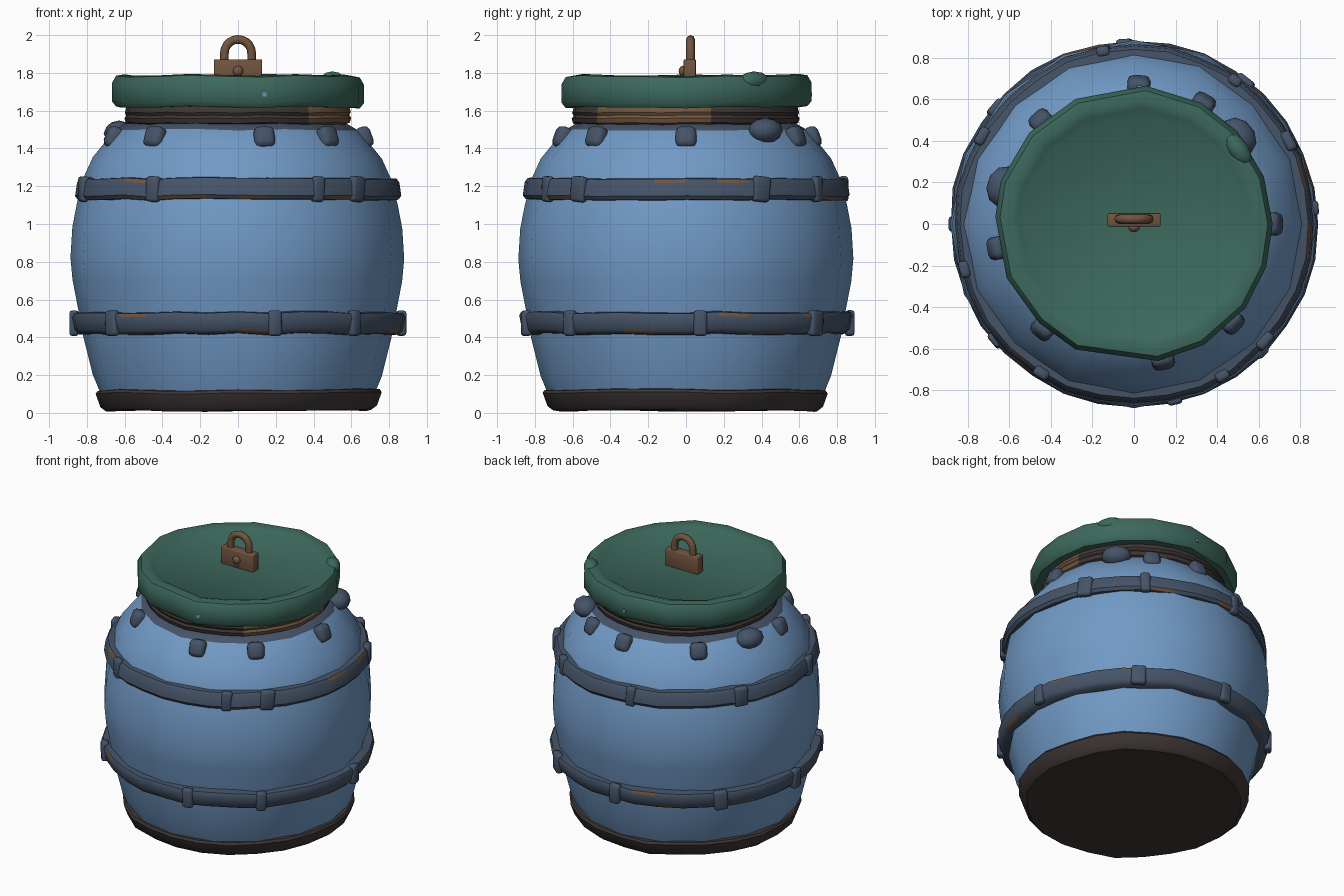
import bpy, bmesh, math, random
from math import radians, sin, cos, pi
from mathutils import Matrix, Vector, Euler

random.seed(4)
cube = bpy.data.objects.get("Cube")
if cube:
    bpy.data.objects.remove(cube)


def material(name, r, g, b):
    m = bpy.data.materials.new(name)
    m.use_nodes = True
    m.diffuse_color = (r, g, b, 1)
    m.node_tree.nodes["Principled BSDF"].inputs["Base Color"].default_value = (r, g, b, 1)
    return m


BLUE = material("faded_blue", .165, .32, .56)
SLATE = material("slate_blue", .06, .088, .138)
DARK = material("charred_brown", .047, .037, .035)
GREEN = material("lid_green", .046, .14, .108)
RUST = material("rust_brown", .165, .092, .05)


def finish(bm, name, mats, angle=42):
    bmesh.ops.recalc_face_normals(bm, faces=bm.faces)
    me = bpy.data.meshes.new(name)
    bm.to_mesh(me)
    bm.free()
    for m in mats:
        me.materials.append(m)
    ob = bpy.data.objects.new(name, me)
    bpy.context.collection.objects.link(ob)
    bpy.ops.object.select_all(action='DESELECT')
    ob.select_set(True)
    bpy.context.view_layer.objects.active = ob
    bpy.ops.object.shade_smooth_by_angle(angle=radians(angle))
    return ob


def lathe(name, profile, angles, mats, jitter=0, rule=None, warp=None, closed=False):
    """Spin (radius, height) points through the angles; open profiles get capped."""
    bm = bmesh.new()
    n = len(angles)
    rows = [[] for _ in profile]
    for a in angles:
        # One offset per spoke keeps the section intact while the ring wobbles
        dr, dz = random.uniform(-jitter, jitter), random.uniform(-jitter, jitter)
        for i, (r, z) in enumerate(profile):
            r2, z2 = r + dr, z + dz
            if warp:
                r2, z2 = warp(a, i, r2, z2)
            t = radians(a)
            rows[i].append(bm.verts.new((r2 * cos(t), r2 * sin(t), z2)))
    pairs = list(zip(range(len(rows) - 1), range(1, len(rows))))
    if closed:
        pairs.append((len(rows) - 1, 0))
    for i, k in pairs:
        for j in range(n):
            q = (j + 1) % n
            f = bm.faces.new((rows[i][j], rows[i][q], rows[k][q], rows[k][j]))
            if rule:
                f.material_index = rule(i, angles[j])
    if not closed:
        bm.faces.new(rows[0])
        bm.faces.new(rows[-1])
    return finish(bm, name, mats)


def block(name, size, loc, rot, mat, bevel):
    bm = bmesh.new()
    bmesh.ops.create_cube(bm, size=1)
    bmesh.ops.scale(bm, vec=size, verts=bm.verts)
    if bevel:
        bmesh.ops.bevel(bm, geom=bm.edges[:], offset=bevel, segments=2,
                        profile=.5, affect='EDGES')
    bmesh.ops.transform(bm, matrix=Matrix.Translation(loc) @ Euler(rot).to_matrix().to_4x4(),
                        verts=bm.verts)
    return finish(bm, name, [mat], 50)


def ball(name, radii, loc, turn, mat, detail=2):
    bm = bmesh.new()
    bmesh.ops.create_icosphere(bm, subdivisions=detail, radius=1)
    bmesh.ops.scale(bm, vec=radii, verts=bm.verts)
    bmesh.ops.transform(bm, matrix=Matrix.Translation(loc) @ Matrix.Rotation(turn, 4, 'Z'),
                        verts=bm.verts)
    return finish(bm, name, [mat], 50)


def polar(r, a, z):
    return Vector((r * cos(radians(a)), r * sin(radians(a)), z))


def ring(n):
    return [360 * i / n for i in range(n)]


# Barrel body with a few dents above the lower band and a dark collar
def dent(a, i, r, z):
    if i == 3 and round(a / 22.5) % 4 == 1:
        r -= .02
    return r, z


body = [(.72, .09), (.765, .2), (.815, .4), (.845, .56), (.872, .7), (.883, .82), (.873, .98),
        (.85, 1.1), (.815, 1.24), (.765, 1.35), (.70, 1.43), (.64, 1.5), (.58, 1.535)]
lathe("barrel_body", body, ring(16), [BLUE, SLATE], .006,
      lambda i, a: int(i >= 11), dent)

# Foot of the barrel
foot = [(.66, .015), (.70, .012), (.73, .035), (.755, .105), (.745, .12), (.70, .125)]
lathe("barrel_foot", foot, ring(24), [DARK], .007)

# Hoops with worn edges
hoops = {
    "lower_hoop": ([(.79, .415), (.85, .42), (.87, .44), (.885, .51), (.875, .53), (.82, .535)],
                   (5, 52, 93, 140, 180, 220, 283, 315), .475, .868),
    "upper_hoop": ([(.80, 1.125), (.85, 1.13), (.865, 1.15), (.855, 1.22), (.84, 1.24), (.78, 1.245)],
                   (28, 55, 100, 150, 195, 238, 300, 318), 1.185, .845),
}
for name, (profile, joints, z, r) in hoops.items():
    worn = set(random.sample(range(32), 9))
    lathe(name, profile, ring(32), [SLATE, RUST], .006,
          lambda i, a: int(i in (1, 3) and round(a / 11.25) in worn and i == 1 + 2 * (round(a) % 2)),
          closed=True)
    for a in joints:
        block(name + "_joint", (.05, random.uniform(.06, .1), .135), polar(r, a, z),
              (random.uniform(-.1, .1), 0, radians(a)), SLATE, .016)

# Neck under the lid, rusty on one side
neck = [(.56, 1.52), (.595, 1.535), (.602, 1.56), (.592, 1.575), (.60, 1.59), (.59, 1.625)]
lathe("neck", neck, ring(28), [DARK, RUST], .003,
      lambda i, a: int(a >= 308 or a < 5))

# Studs around the shoulder
for a in (0, 60, 88, 132, 190, 229, 282, 315):
    block("shoulder_stud", (.085, .11, .115), polar(.668, a, 1.458),
          (0, -.35, radians(a)), SLATE, .03)
for a, z in ((40, 1.495), (164, 1.48)):
    ball("large_shoulder_stud", (.08, .1, .068), polar(.655, a, z), radians(a), SLATE)

# Lid with a raised, uneven rim around a sunken top
lid_angles = [0, 20, 42, 61, 85, 115, 139, 162, 177, 203, 226, 245, 280, 300, 323, 342]
lid = [(.56, 1.618), (.645, 1.617), (.668, 1.645), (.668, 1.74), (.645, 1.78),
       (.60, 1.787), (.56, 1.775), (.525, 1.752)]
lathe("lid", lid, lid_angles, [GREEN], .008)
ball("lid_rim_lump", (.05, .095, .05), (.5, .36, 1.758), radians(36), GREEN)

# Paint flecks on the lid edge
for a in (282, 88):
    block("paint_fleck", (.008, .022, .022), polar(.664, a, 1.685),
          (0, 0, radians(a)), BLUE, 0)

# Padlock
block("padlock_body", (.255, .064, .13), (0, .02, 1.807), (0, 0, 0), RUST, .006)
ball("padlock_keyhole_boss", (.028, .022, .028), (0, -.017, 1.81), 0, RUST)
block("padlock_keyhole_stem", (.026, .02, .05), (0, -.012, 1.785), (0, 0, 0), RUST, .005)

# Padlock shackle swept along an arch
path = [(-.072, 1.85)] + [(-.072 * cos(pi * i / 10), 1.905 + .072 * sin(pi * i / 10))
                          for i in range(11)] + [(.072, 1.85)]
curve = bpy.data.curves.new("padlock_shackle", 'CURVE')
curve.dimensions = '3D'
curve.bevel_depth = .023
curve.bevel_resolution = 2
curve.materials.append(RUST)
spline = curve.splines.new('POLY')
spline.points.add(len(path) - 1)
for p, (x, z) in zip(spline.points, path):
    p.co = (x, .024, z, 1)
shackle = bpy.data.objects.new("padlock_shackle", curve)
bpy.context.collection.objects.link(shackle)
bpy.ops.object.select_all(action='DESELECT')
shackle.select_set(True)
bpy.context.view_layer.objects.active = shackle
bpy.ops.object.convert(target='MESH')
bpy.ops.object.shade_smooth_by_angle(angle=radians(50))
